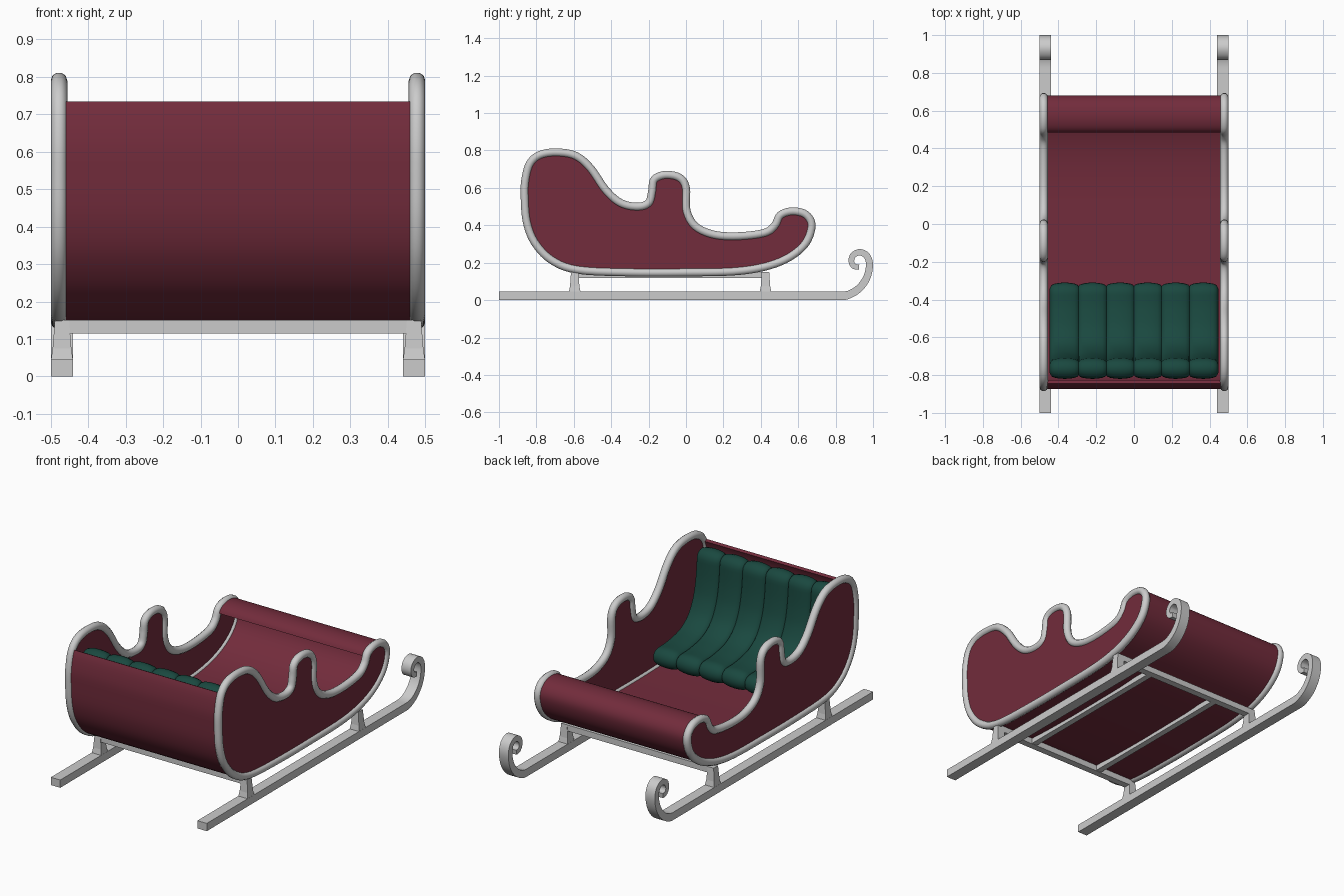
import bpy, bmesh, math
from mathutils import Vector

if "Cube" in bpy.data.objects:
    bpy.data.objects.remove(bpy.data.objects["Cube"])


def material(name, color):
    m = bpy.data.materials.new(name)
    m.diffuse_color = color
    m.use_nodes = True
    m.node_tree.nodes["Principled BSDF"].inputs["Base Color"].default_value = m.diffuse_color
    return m


RED = material("red_paint", (0.17, 0.025, 0.045, 1))
GREEN = material("green_fabric", (0.01, 0.065, 0.05, 1))


def spline(pts, n=5, closed=False):
    """Catmull-Rom samples through (y, z) points."""
    p = [Vector(q) for q in pts]
    c = len(p)
    get = (lambda i: p[i % c]) if closed else (lambda i: p[max(0, min(c - 1, i))])
    out = []
    for i in range(c if closed else c - 1):
        a, b, d, e = get(i - 1), get(i), get(i + 1), get(i + 2)
        for k in range(n):
            t = k / n
            out.append(0.5 * (2 * b + (d - a) * t + (2 * a - 5 * b + 4 * d - e) * t * t
                              + (3 * b - a - 3 * d + e) * t ** 3))
    return out if closed else out + [p[-1]]


def normals(path):
    out = []
    for i in range(len(path)):
        d = (path[min(i + 1, len(path) - 1)] - path[max(i - 1, 0)]).normalized()
        out.append(Vector((-d.y, d.x)))
    return out


def finish(name, bm, mat=None, angle=35):
    bmesh.ops.recalc_face_normals(bm, faces=bm.faces)
    me = bpy.data.meshes.new(name)
    bm.to_mesh(me)
    bm.free()
    ob = bpy.data.objects.new(name, me)
    bpy.context.collection.objects.link(ob)
    if mat:
        me.materials.append(mat)
    bpy.ops.object.select_all(action='DESELECT')
    bpy.context.view_layer.objects.active = ob
    ob.select_set(True)
    bpy.ops.object.shade_smooth_by_angle(angle=math.radians(angle))
    return ob


def loft(name, rings, mat=None, angle=35):
    """Skin a list of equal closed rings and cap both ends."""
    bm = bmesh.new()
    rs = [[bm.verts.new(v) for v in r] for r in rings]
    for a, b in zip(rs, rs[1:]):
        for i in range(len(a)):
            j = (i + 1) % len(a)
            bm.faces.new((a[i], a[j], b[j], b[i]))
    bm.faces.new(rs[0])
    bm.faces.new(rs[-1])
    return finish(name, bm, mat, angle)


def ribbon(name, path, half, x0, x1, mat=None):
    """Rectangular band following a (y, z) path; half = half thickness at each point."""
    rings = []
    for p, n, h in zip(path, normals(path), half):
        a, b = p + n * h, p - n * h
        rings.append([(x0, *a), (x1, *a), (x1, *b), (x0, *b)])
    return loft(name, rings, mat)


def block(name, x, y, z0, z1, wx0, wy0, wx1=None, wy1=None):
    """Box with optional taper toward the top."""
    wx1, wy1 = wx1 or wx0, wy1 or wy0
    ring = lambda z, a, b: [(x + sx * a / 2, y + sy * b / 2, z)
                            for sx, sy in ((-1, -1), (1, -1), (1, 1), (-1, 1))]
    return loft(name, [ring(z0, wx0, wy0), ring(z1, wx1, wy1)])


# side silhouette (y, z), starting at the top edge of the back sheet
outline = [(-0.835, 0.73), (-0.86, 0.64), (-0.863, 0.55), (-0.852, 0.42), (-0.81, 0.31),
           (-0.72, 0.215), (-0.58, 0.162), (-0.3, 0.148), (0, 0.148), (0.25, 0.153),
           (0.42, 0.178), (0.55, 0.228), (0.64, 0.305), (0.672, 0.4), (0.64, 0.458),
           (0.57, 0.475), (0.505, 0.455), (0.475, 0.4), (0.42, 0.36), (0.28, 0.342),
           (0.15, 0.35), (0.05, 0.395), (0.003, 0.48), (0, 0.6), (-0.035, 0.655),
           (-0.11, 0.67), (-0.17, 0.645), (-0.182, 0.58), (-0.2, 0.52), (-0.26, 0.5),
           (-0.35, 0.52), (-0.43, 0.59), (-0.51, 0.705), (-0.59, 0.772), (-0.69, 0.79),
           (-0.78, 0.777)]
edge = spline(outline, 5, True)

runner_path = [Vector((-1, 0.0225)), Vector((0.3, 0.0225))] + spline(
    [(0.8, 0.0225), (0.86, 0.026), (0.92, 0.058), (0.964, 0.115), (0.981, 0.185),
     (0.968, 0.235), (0.932, 0.256), (0.896, 0.242), (0.884, 0.21), (0.897, 0.182),
     (0.925, 0.176)], 5)
runner_half = [0.0225 if p.y < 0.03 else max(0.014, 0.0225 - 0.00017 * i)
               for i, p in enumerate(runner_path)]

for s, side in ((-1, "left"), (1, "right")):
    # side panel
    loft(side + "_side_panel", [[(s * x, *p) for p in edge] for x in (0.47, 0.486)], RED)
    # tubular trim around the panel
    cu = bpy.data.curves.new(side + "_trim", 'CURVE')
    cu.dimensions = '3D'
    cu.bevel_depth = 0.022
    cu.bevel_resolution = 3
    sp = cu.splines.new('POLY')
    sp.points.add(len(edge) - 1)
    for pt, p in zip(sp.points, edge):
        pt.co = (s * 0.478, p.x, p.y, 1)
    sp.use_cyclic_u = True
    trim = bpy.data.objects.new(side + "_trim", cu)
    bpy.context.collection.objects.link(trim)
    bpy.ops.object.select_all(action='DESELECT')
    bpy.context.view_layer.objects.active = trim
    trim.select_set(True)
    bpy.ops.object.convert(target='MESH')
    bpy.ops.object.shade_smooth()
    # runner with curled tip
    ribbon(side + "_runner", runner_path, runner_half, s * 0.44, s * 0.5)
    # flared legs
    for y, end in ((-0.595, "front"), (0.425, "back")):
        block(f"{side}_{end}_leg_foot", s * 0.47, y, 0.04, 0.075, 0.06, 0.064, 0.05, 0.05)
        block(f"{side}_{end}_leg", s * 0.47, y, 0.075, 0.15, 0.05, 0.05, 0.038, 0.04)
    # lengthwise rail
    block(side + "_rail", s * 0.23, -0.085, 0.118, 0.148, 0.035, 1.02)

# crossbars
for y, end in ((-0.595, "front"), (0.425, "back")):
    block(end + "_crossbar", 0, y, 0.115, 0.15, 0.978, 0.04)

# body sheet: back, floor and curled dash in one band
sheet = edge[:83]
ribbon("body_sheet", sheet, [0.009] * len(sheet), -0.474, 0.474, RED)

# channelled seat cushion
seat = spline([(-0.365, 0.25), (-0.46, 0.255), (-0.58, 0.283), (-0.67, 0.345), (-0.725, 0.44),
               (-0.752, 0.55), (-0.765, 0.675)], 5)
seat_n = normals(seat)


def cushion_ring(x, h):
    ring = [p + n * h for p, n in zip(seat, seat_n)]
    for p, n, back in ((seat[-1], seat_n[-1], False), (seat[0], -seat_n[0], True)):
        if back:
            ring += [q - m * h for q, m in reversed(list(zip(seat, seat_n)))]
        t = Vector((n.y, -n.x))
        ring += [p + (n * math.cos(a) + t * math.sin(a)) * h
                 for a in (math.pi * k / 8 for k in range(1, 8))]
    return [(x, *p) for p in ring]


rings = []
channels, steps, width = 6, 8, 0.88
for c in range(channels):
    for k in range(steps + (c == channels - 1)):
        u = k / steps
        u = 0.5 - 0.5 * math.cos(math.pi * u)
        h = 0.036 + 0.019 * math.sqrt(max(0, 1 - (2 * u - 1) ** 2))
        rings.append(cushion_ring(-width / 2 + width * (c + u) / channels, h))
rings = [cushion_ring(-0.447, 0.022)] + rings + [cushion_ring(0.447, 0.022)]
loft("seat_cushion", rings, GREEN, 60)
